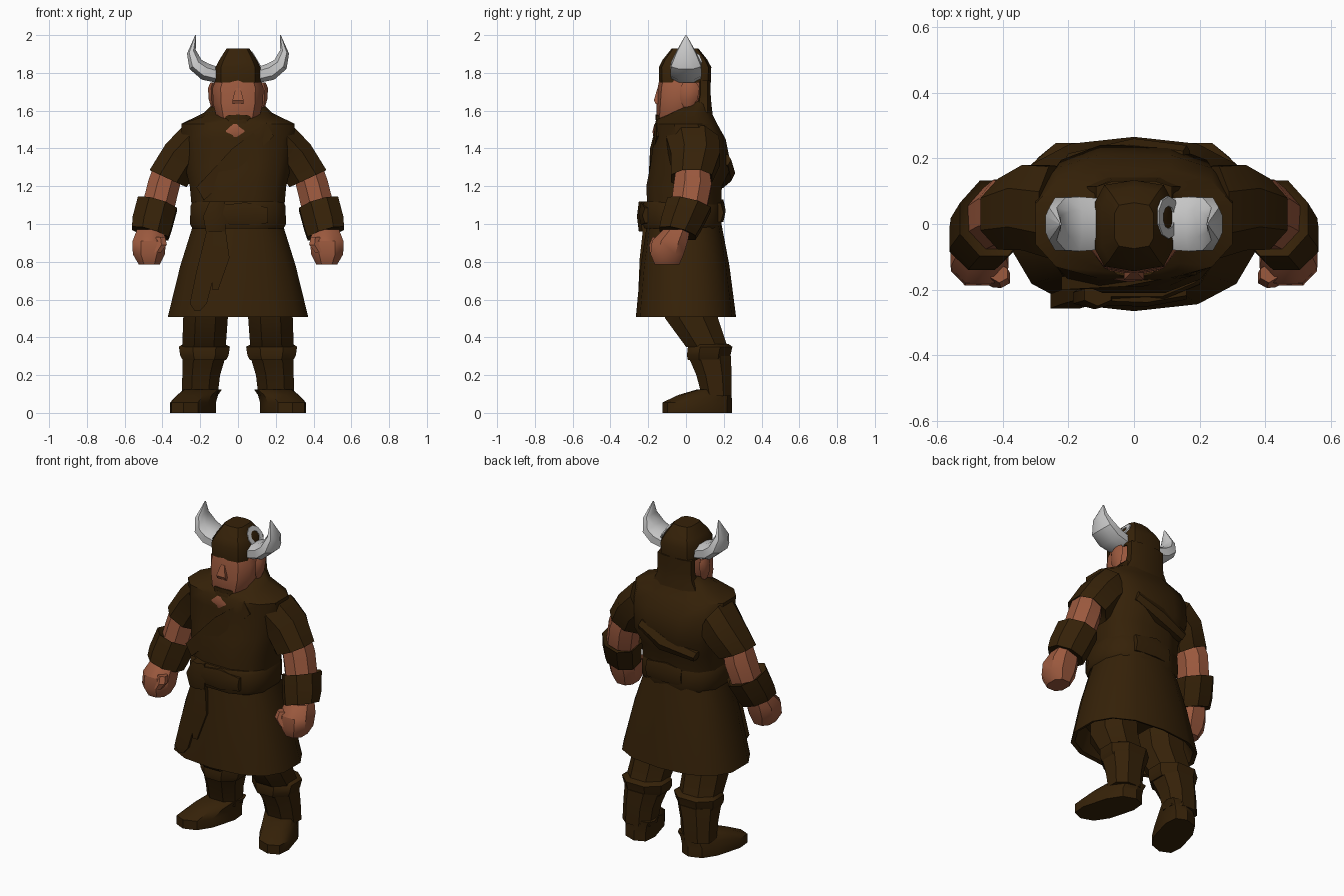
import bpy, bmesh, math
from mathutils import Vector


def material(name, rgb):
    m = bpy.data.materials.new(name)
    m.diffuse_color = (*rgb, 1)
    return m


BROWN = material("dark brown cloth", (0.036, 0.0155, 0.0025))
SKIN = material("skin", (0.33, 0.1, 0.048))
HORN = material("pale horn", (0.58, 0.58, 0.58))


def loft(name, mat, rings, sides=8, p=1.0, mirror=False):
    """Skin rings of (x, y, z, half width, half depth, tilt about y, tilt about x)."""
    bm = bmesh.new()
    fit = math.cos(math.pi / sides) ** -p
    power = lambda c: math.copysign(abs(c) ** p, c) * fit
    loops = []
    for x, y, z, rx, ry, *tilt in rings:
        t, s = [math.radians(a) for a in (tilt + [0, 0])[:2]]
        u, v = Vector((math.cos(t), 0, math.sin(t))), Vector((0, math.cos(s), -math.sin(s)))
        loop = []
        for i in range(sides):
            a = (i + 0.5) * math.tau / sides
            loop.append(bm.verts.new(Vector((x, y, z)) + u * rx * power(math.cos(a)) + v * ry * power(math.sin(a))))
        loops.append(loop)
    for a, b in zip(loops, loops[1:]):
        for i in range(sides):
            j = (i + 1) % sides
            bm.faces.new((a[i], a[j], b[j], b[i]))
    bm.faces.new(loops[0])
    bm.faces.new(loops[-1])
    bmesh.ops.recalc_face_normals(bm, faces=bm.faces)
    for f in bm.faces:
        f.smooth = True
    me = bpy.data.meshes.new(name)
    bm.to_mesh(me)
    bm.free()
    me.set_sharp_from_angle(angle=math.radians(38))
    me.materials.append(mat)
    ob = bpy.data.objects.new(name, me)
    bpy.context.collection.objects.link(ob)
    if mirror:
        ob.modifiers.new("Mirror", "MIRROR")
    return ob


# tunic body, belt and skirt
loft("tunic_body", BROWN, [
    (0, -.01, .98, .235, .19), (0, -.01, 1.2, .255, .2), (0, .025, 1.3, .28, .215),
    (0, .02, 1.45, .3, .19), (0, .0, 1.53, .3, .165), (0, -.01, 1.58, .18, .14, 0, -10),
    (0, -.005, 1.62, .13, .125, 0, -24)], 12, .75)
loft("tunic_skirt", BROWN, [
    (0, -.01, 1.02, .23, .19), (0, -.005, .78, .305, .23), (0, 0, .507, .372, .26),
    (0, 0, .515, .35, .24), (0, 0, .64, .3, .21)], 14, .8)
loft("belt", BROWN, [
    (0, -.02, .975, .24, .2), (0, -.02, 1.0, .255, .208),
    (0, -.02, 1.1, .25, .208), (0, -.02, 1.12, .235, .2)], 12, .75)
loft("belt_knot", BROWN, [
    (-.12, -.215, .96, .05, .03), (-.12, -.225, 1.04, .065, .03), (-.11, -.215, 1.12, .04, .03)], 6)
loft("belt_bow", BROWN, [
    (-.08, -.22, 1.05, .05, .025, 90), (.04, -.226, 1.055, .06, .022, 90),
    (.16, -.205, 1.045, .04, .022, 90)], 6)
loft("back_knot", BROWN, [
    (-.1, .17, 1.06, .05, .025, 90), (0, .185, 1.07, .06, .022, 90), (.14, .17, 1.06, .05, .025, 90)], 6)
loft("back_fold", BROWN, [
    (-.2, .18, 1.22, .03, .03, 110), (0, .22, 1.27, .045, .035, 110), (.16, .205, 1.34, .03, .03, 110)], 6)
# wrapped front lapel and hanging sash ends
loft("lapel_fold", BROWN, [
    (.17, -.13, 1.5, .04, .025, 120), (0, -.165, 1.36, .05, .025, 125), (-.2, -.18, 1.16, .04, .02, 120)], 4)
loft("long_sash_end", BROWN, [
    (-.12, -.205, .99, .04, .022), (-.17, -.222, .75, .05, .022), (-.21, -.235, .58, .045, .022),
    (-.215, -.24, .54, .015, .015)], 4)
loft("short_sash_end", BROWN, [
    (-.1, -.205, 1.0, .03, .02), (-.09, -.225, .82, .045, .02), (-.12, -.237, .65, .015, .015)], 4)

# head, ears and nose
loft("head", SKIN, [
    (0, -.06, 1.53, .09, .08), (0, -.045, 1.57, .115, .108), (0, -.03, 1.64, .132, .12),
    (0, -.02, 1.72, .135, .125), (0, -.01, 1.77, .115, .125)], 10, .8)
loft("ear", SKIN, [
    (.135, .01, 1.62, .008, .02), (.14, .015, 1.66, .015, .04), (.142, .02, 1.72, .017, .045),
    (.135, .02, 1.75, .01, .03)], 6, mirror=True)
loft("nose", SKIN, [
    (0, -.14, 1.635, .03, .02), (0, -.148, 1.655, .03, .022), (0, -.138, 1.72, .012, .013)], 4)
loft("beard", BROWN, [
    (0, -.1, 1.485, .05, .055), (0, -.1, 1.53, .1, .064), (0, -.098, 1.555, .09, .06)], 8)
loft("moustache", BROWN, [
    (.0, -.145, 1.565, .014, .016, 90), (.05, -.135, 1.56, .016, .02, 90),
    (.1, -.1, 1.55, .01, .012, 90)], 4, mirror=True)
loft("chin_skin", SKIN, [
    (-.015, -.155, 1.46, .02, .015), (-.015, -.16, 1.49, .05, .015), (-.015, -.15, 1.53, .035, .015)], 6)

# helmet with neck guard behind
loft("helmet", BROWN, [
    (0, -.005, 1.75, .118, .133), (0, -.005, 1.83, .118, .135),
    (0, -.005, 1.87, .098, .115), (0, -.005, 1.93, .06, .068)], 10, .55)
loft("neck_guard", BROWN, [
    (0, .075, 1.55, .16, .07), (0, .09, 1.63, .12, .045), (0, .095, 1.68, .115, .036),
    (0, .095, 1.76, .115, .036)], 8, .7)

# horns and the ring on the left of the helmet
loft("horn", HORN, [
    (.1, 0, 1.787, .042, .078, 90), (.175, 0, 1.807, .046, .083, 112), (.225, 0, 1.845, .04, .08, 143),
    (.247, 0, 1.912, .025, .05, 157), (.224, 0, 2.0, .003, .003, 170)], 8, .8, mirror=True)
bm = bmesh.new()
inner, outer = [], []
for k in range(10):
    a = k * math.tau / 10
    for store, r in ((inner, .035), (outer, .065)):
        h = math.sin(a) * r
        store.append(bm.verts.new((.103 - h * .5, .02 + math.cos(a) * r, 1.86 + h * .85)))
for k in range(10):
    j = (k + 1) % 10
    bm.faces.new((inner[k], outer[k], outer[j], inner[j]))
me = bpy.data.meshes.new("horn_ring")
bm.to_mesh(me)
bm.free()
me.materials.append(HORN)
ring = bpy.data.objects.new("horn_ring", me)
bpy.context.collection.objects.link(ring)
plate = ring.modifiers.new("Thickness", "SOLIDIFY")
plate.thickness, plate.offset = .008, 0

# arms
loft("sleeve", BROWN, [
    (.235, .035, 1.42, .115, .14, 62), (.305, .05, 1.345, .11, .13, 44),
    (.37, .03, 1.24, .108, .108, 25), (.37, .03, 1.255, .09, .09, 25)], 8, .9, mirror=True)
loft("bare_arm", SKIN, [
    (.365, .035, 1.3, .08, .085, 25), (.395, .035, 1.2, .085, .1, 20), (.425, .015, 1.08, .085, .095, 16)],
    8, mirror=True)
loft("wrist_guard", BROWN, [
    (.425, .02, 1.09, .09, .1, 16, 13), (.427, .017, 1.105, .107, .118, 16, 13), (.455, -.025, 1.0, .107, .108, 16, 13),
    (.465, -.045, .95, .1, .098, 16, 13), (.465, -.045, .955, .08, .08, 16, 13)], 8, mirror=True)
loft("fist", SKIN, [
    (.465, -.05, .97, .07, .07), (.47, -.085, .91, .088, .095), (.472, -.1, .84, .085, .088),
    (.47, -.1, .785, .055, .065)], 8, .8, mirror=True)
loft("thumb", SKIN, [
    (.41, -.15, .93, .025, .025), (.405, -.165, .89, .028, .026), (.43, -.172, .85, .022, .018)], 6, mirror=True)

# legs and boots
loft("trouser_leg", BROWN, [
    (.165, .02, .62, .12, .14), (.172, .03, .5, .118, .14), (.18, .11, .35, .115, .11)], 8, .9, mirror=True)
loft("boot_cuff", BROWN, [
    (.178, .12, .28, .115, .11), (.178, .12, .305, .128, .115), (.178, .128, .35, .135, .118),
    (.18, .12, .365, .11, .105)], 8, .9, mirror=True)
loft("boot_shaft", BROWN, [
    (.18, .125, .3, .115, .113), (.195, .148, .2, .1, .093), (.202, .162, .09, .094, .078)], 8, .85, mirror=True)
foot = loft("boot_foot", BROWN, [
    (.238, .06, 0, .1, .178), (.238, .06, .055, .1, .178), (.225, .1, .095, .092, .135),
    (.21, .15, .125, .09, .085)], 10, .75, mirror=True)
for v in foot.data.vertices:  # splay the toes outward
    v.co.x -= (v.co.y - .06) * .28
